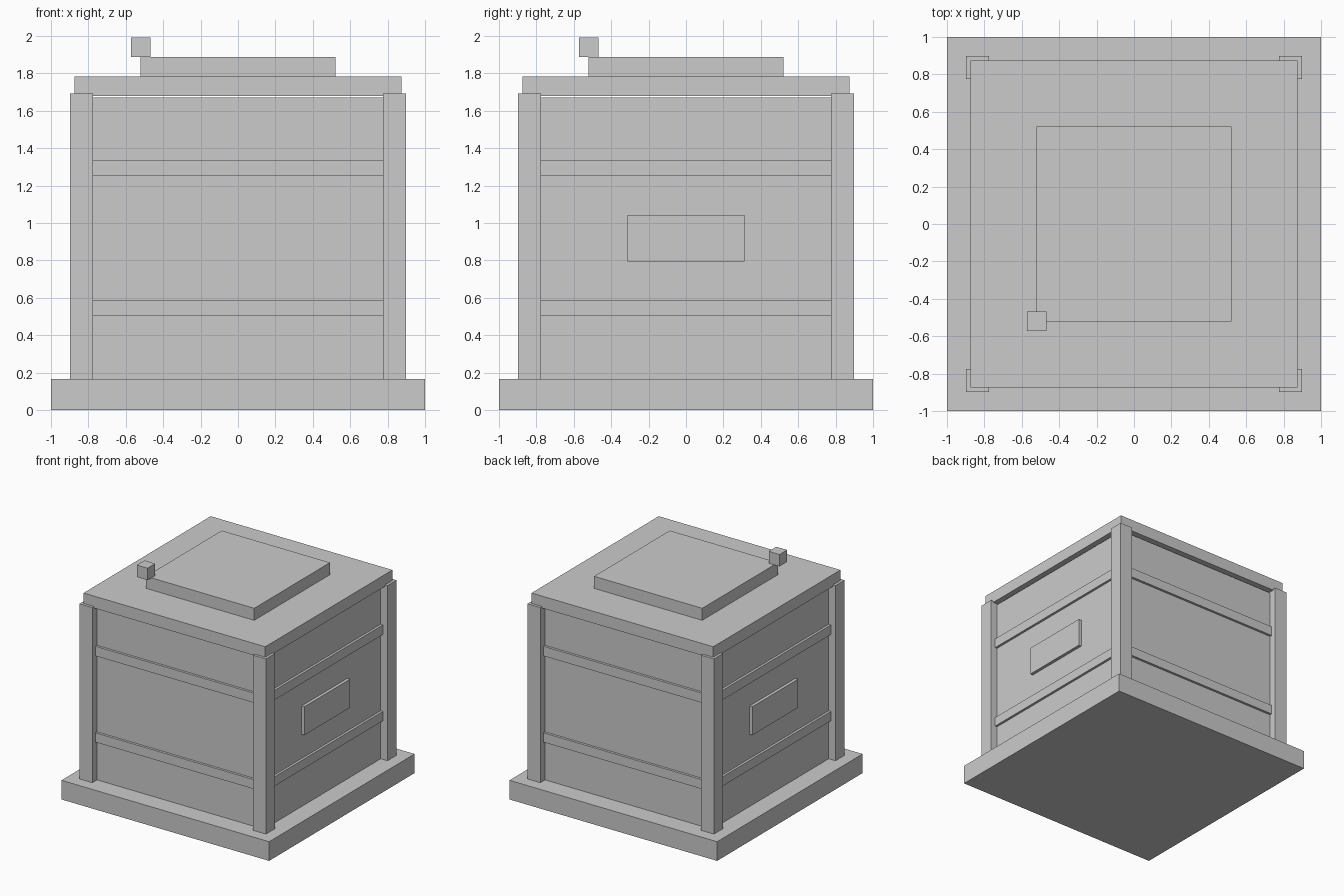
import bpy

if "Cube" in bpy.data.objects:
    bpy.data.objects.remove(bpy.data.objects["Cube"])


def box(name, x, y, z):
    """Axis-aligned box from (min, max) ranges, with its size kept in the mesh."""
    ranges = (x, y, z)
    centre = [(a + b) / 2 for a, b in ranges]
    size = [b - a for a, b in ranges]
    bpy.ops.mesh.primitive_cube_add(size=1, location=centre)
    obj = bpy.context.object
    obj.name = name
    obj.scale = size
    bpy.ops.object.transform_apply(location=False, rotation=False, scale=True)
    return obj


def span(a, b, sign):
    return tuple(sorted((a * sign, b * sign)))


BASE_TOP = 0.167
BODY = 0.833      # half width of the crate walls
POST_IN, POST_OUT = 0.774, 0.898

# Base slab and main body
box("base", (-1, 1), (-1, 1), (0, BASE_TOP))
box("body", (-BODY, BODY), (-BODY, BODY), (BASE_TOP, 1.671))

# Corner posts, reaching slightly into the lid
for sx, sname in ((-1, "left"), (1, "right")):
    for sy, yname in ((-1, "front"), (1, "back")):
        box(f"{yname}_{sname}_post", span(POST_IN, POST_OUT, sx),
            span(POST_IN, POST_OUT, sy), (BASE_TOP, 1.692))

# Two horizontal bands on each wall, running between the posts
BAND_OUT = 0.854
for level, z in (("lower", (0.503, 0.585)), ("upper", (1.254, 1.338))):
    for s, xname, yname in ((-1, "left", "front"), (1, "right", "back")):
        along = (-POST_IN, POST_IN)
        box(f"{level}_{yname}_band", along, span(BODY, BAND_OUT, s), z)
        box(f"{level}_{xname}_band", span(BODY, BAND_OUT, s), along, z)

# Raised panels on the left and right walls
for s, name in ((-1, "left_panel"), (1, "right_panel")):
    box(name, span(BODY, 0.86, s), (-0.313, 0.313), (0.795, 1.043))

# Stepped lid with a small block on one corner of the upper plate
box("lid", (-0.875, 0.875), (-0.875, 0.875), (1.679, 1.783))
box("lid_plate", (-0.521, 0.521), (-0.521, 0.521), (1.783, 1.888))
box("lid_block", (-0.573, -0.469), (-0.573, -0.469), (1.888, 1.992))
